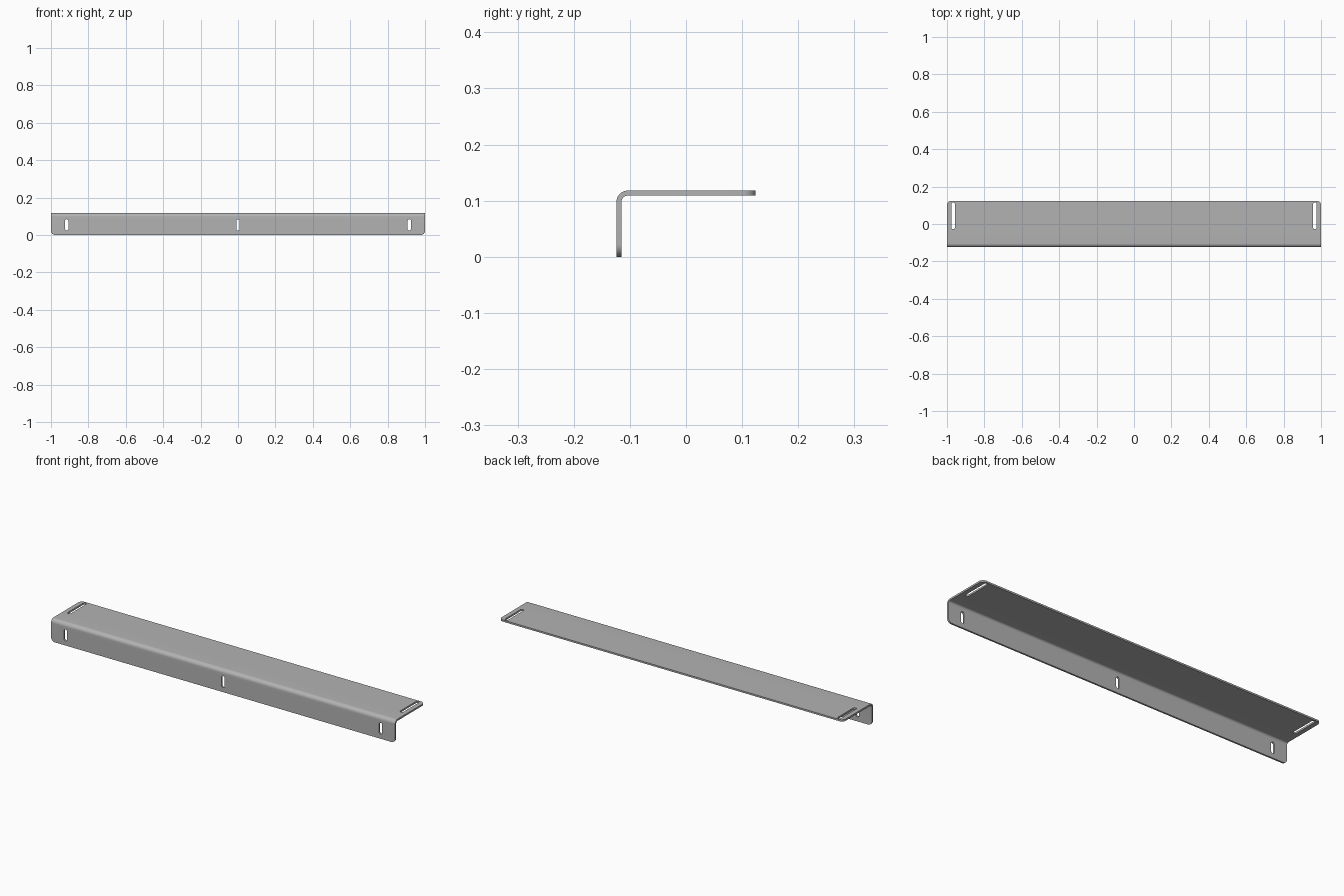
import bpy, bmesh, math

cube = bpy.data.objects.get("Cube")
if cube:
    bpy.data.objects.remove(cube, do_unlink=True)

DEPTH, HEIGHT, THICK = 0.248, 0.118, 0.009
R_OUT, R_CORNER = 0.02, 0.022
FRONT, BACK = -DEPTH / 2, DEPTH / 2

steel = bpy.data.materials.new("grey steel")
steel.use_nodes = True
GREY = (0.45, 0.45, 0.45, 1)
steel.diffuse_color = GREY
steel.node_tree.nodes["Principled BSDF"].inputs["Base Color"].default_value = GREY


def prism(name, points, direction):
    """Extrude a closed outline along a direction."""
    bm = bmesh.new()
    face = bm.faces.new([bm.verts.new(p) for p in points])
    ext = bmesh.ops.extrude_face_region(bm, geom=[face])
    moved = [g for g in ext["geom"] if isinstance(g, bmesh.types.BMVert)]
    bmesh.ops.translate(bm, verts=moved, vec=direction)
    bmesh.ops.recalc_face_normals(bm, faces=bm.faces)
    mesh = bpy.data.meshes.new(name)
    bm.to_mesh(mesh)
    bm.free()
    obj = bpy.data.objects.new(name, mesh)
    bpy.context.collection.objects.link(obj)
    return obj


def bend(radius, steps=10):
    """Quarter arc from the front flange up to the top plate."""
    cy, cz = FRONT + R_OUT, HEIGHT - R_OUT
    angles = [math.pi - math.pi / 2 * i / steps for i in range(steps + 1)]
    return [(-1, cy + radius * math.cos(a), cz + radius * math.sin(a)) for a in angles]


def slot(width, length, segs=12):
    """Rounded slot outline, long along the second axis."""
    r, h = width / 2, length / 2 - width / 2
    ends = []
    for start, shift in ((0, h), (math.pi, -h)):
        for i in range(segs + 1):
            a = start + math.pi * i / segs
            ends.append((r * math.cos(a), shift + r * math.sin(a)))
    return ends


# Bent sheet: L profile with a rounded fold
profile = [(-1, FRONT, 0)] + bend(R_OUT) + [(-1, BACK, HEIGHT), (-1, BACK, HEIGHT - THICK)]
profile += bend(R_OUT - THICK)[::-1] + [(-1, FRONT + THICK, 0)]
bracket = prism("angle_bracket", profile, (2, 0, 0))
bracket.data.materials.append(steel)

# Rounded free corners of both flanges
bm = bmesh.new()
bm.from_mesh(bracket.data)


def is_corner(edge):
    a, b = (v.co for v in edge.verts)
    if abs(a.x - b.x) > 0.001:
        return False
    lower = max(a.z, b.z) < 0.001
    rear = min(a.y, b.y) > BACK - 0.001
    return lower or rear


bmesh.ops.bevel(bm, geom=[e for e in bm.edges if is_corner(e)], offset=R_CORNER,
                offset_type='OFFSET', segments=8, profile=0.5, affect='EDGES')
bm.to_mesh(bracket.data)
bm.free()

# Slots: three upright ones in the front flange, two long ones in the top plate
cutters = []
for x in (-0.916, 0, 0.916):
    outline = [(x + u, FRONT - 0.02, 0.054 + v) for u, v in slot(0.018, 0.06)]
    cutters.append(prism("front_slot_cutter", outline, (0, 0.05, 0)))
for x in (-0.967, 0.967):
    outline = [(x + u, 0.044 + v, HEIGHT - 0.03) for u, v in slot(0.018, 0.144)]
    cutters.append(prism("top_slot_cutter", outline, (0, 0, 0.05)))

bpy.ops.object.select_all(action='DESELECT')
bpy.context.view_layer.objects.active = bracket
bracket.select_set(True)
for cutter in cutters:
    cutter.hide_render = True
    mod = bracket.modifiers.new("slot", 'BOOLEAN')
    mod.operation = 'DIFFERENCE'
    mod.solver = 'EXACT'
    mod.object = cutter
    bpy.ops.object.modifier_apply(modifier=mod.name)
    bpy.data.objects.remove(cutter, do_unlink=True)

bpy.ops.object.shade_smooth_by_angle(angle=math.radians(30))
